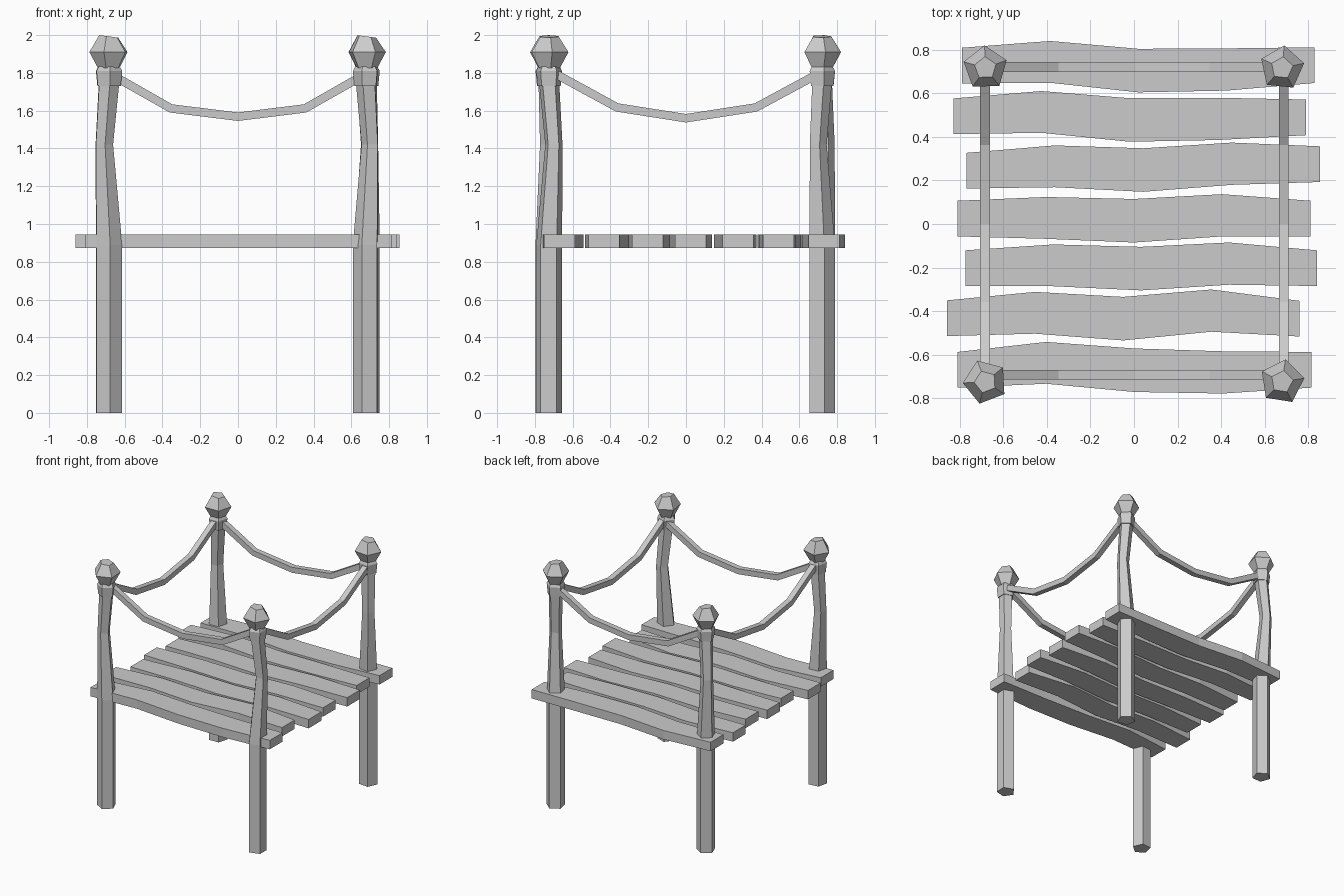
import bpy, bmesh
from math import cos, sin, radians, tau
from mathutils import Vector

cube = bpy.data.objects.get("Cube")
if cube:
    bpy.data.objects.remove(cube)

# One plain grey for everything
grey = bpy.data.materials.new("weathered grey")
grey.use_nodes = True
colour = (0.6, 0.6, 0.6, 1)
grey.diffuse_color = colour
grey.node_tree.nodes["Principled BSDF"].inputs["Base Color"].default_value = colour


def loft(name, rings):
    """Skin a closed tube through rings of points and cap both ends."""
    bm = bmesh.new()
    loops = [[bm.verts.new(p) for p in ring] for ring in rings]
    n = len(loops[0])
    for a, b in zip(loops, loops[1:]):
        for i in range(n):
            j = (i + 1) % n
            bm.faces.new((a[i], a[j], b[j], b[i]))
    bm.faces.new(loops[0])
    bm.faces.new(loops[-1])
    bmesh.ops.recalc_face_normals(bm, faces=bm.faces)
    mesh = bpy.data.meshes.new(name)
    bm.to_mesh(mesh)
    bm.free()
    mesh.materials.append(grey)
    obj = bpy.data.objects.new(name, mesh)
    bpy.context.collection.objects.link(obj)


def pentagon(x, y, z, radius, turn, tilt=0):
    ring = []
    for i in range(5):
        a = radians(turn) + i * tau / 5
        ring.append((x + radius * cos(a), y + radius * sin(a), z - tilt * (1 + cos(a))))
    return ring


def post(name, x, y, bend, turn, knob_turn):
    """Five-sided post with a crooked upper half, a collar and a faceted knob."""
    bx, by = bend
    shaft = [(0, 0, 0, .072), (0, 0, .89, .072), (bx, by, 1.42, .048), (0, 0, 1.75, .056)]
    loft(name + "_post", [pentagon(x + dx, y + dy, z, r, turn) for dx, dy, z, r in shaft])
    collar = [(1.73, .064), (1.81, .072), (1.835, .058)]
    loft(name + "_collar", [pentagon(x, y, z, r, turn) for z, r in collar])
    knob = [(1.825, .058, 0), (1.91, .104, 0), (2.0, .052, .007)]
    loft(name + "_knob", [pentagon(x, y, z, r, knob_turn, t) for z, r, t in knob])


post("front_right", -.683, -.725, (-.025, 0), 59, 39)
post("front_left", .68, -.725, (.022, .025), 34, 9)
post("back_right", -.683, .717, (-.025, .022), 20, 20)
post("back_left", .68, .717, (.015, -.02), 12, 12)


def rope(name, along, side, sag):
    """Square rope hanging between two posts; along is its horizontal axis."""
    rings = []
    h = .0225
    for i, (t, z) in enumerate(sag):
        # Mitre each ring across the neighbouring segments
        a, b = Vector(sag[max(i - 1, 0)]), Vector(sag[min(i + 1, len(sag) - 1)])
        d = (b - a).normalized()
        ring = []
        for u, v in ((-h, -h), (h, -h), (h, h), (-h, h)):
            s, w = t - d.y * v, z + d.x * v
            ring.append((s, side + u, w) if along == "x" else (side + u, s, w))
        rings.append(ring)
    loft(name, rings)


sag_x = [(-.66, 1.785), (-.355, 1.612), (0, 1.568), (.355, 1.612), (.66, 1.785)]
sag_y = [(-.7, 1.8), (-.365, 1.617), (0, 1.56), (.37, 1.617), (.7, 1.795)]
rope("front_rope", "x", -.693, sag_x)
rope("back_rope", "x", .722, sag_x)
rope("right_rope", "y", -.685, sag_y)
rope("left_rope", "y", .688, sag_y)

# Wavy deck planks: both ends in x, then the centre line in y
planks = [
    (-.81, .815, (-.67, -.638, -.672, -.682, -.67)),
    (-.86, .76, (-.433, -.408, -.435, -.398, -.435)),
    (-.775, .84, (-.203, -.19, -.205, -.182, -.203)),
    (-.81, .81, (.025, .028, .015, .04, .025)),
    (-.77, .855, (.245, .265, .248, .277, .275)),
    (-.83, .79, (.495, .515, .478, .483, .49)),
    (-.79, .83, (.728, .745, .705, .71, .73)),
]
half_widths = (.082, .096, .1, .097, .082)
low, high = .872, .945
for n, (x0, x1, centres) in enumerate(planks):
    rings = []
    for i, (y, w) in enumerate(zip(centres, half_widths)):
        x = x0 + (x1 - x0) * i / 4
        rings.append([(x, y - w, low), (x, y + w, low), (x, y + w, high), (x, y - w, high)])
    loft(f"deck_plank_{n + 1}", rings)
